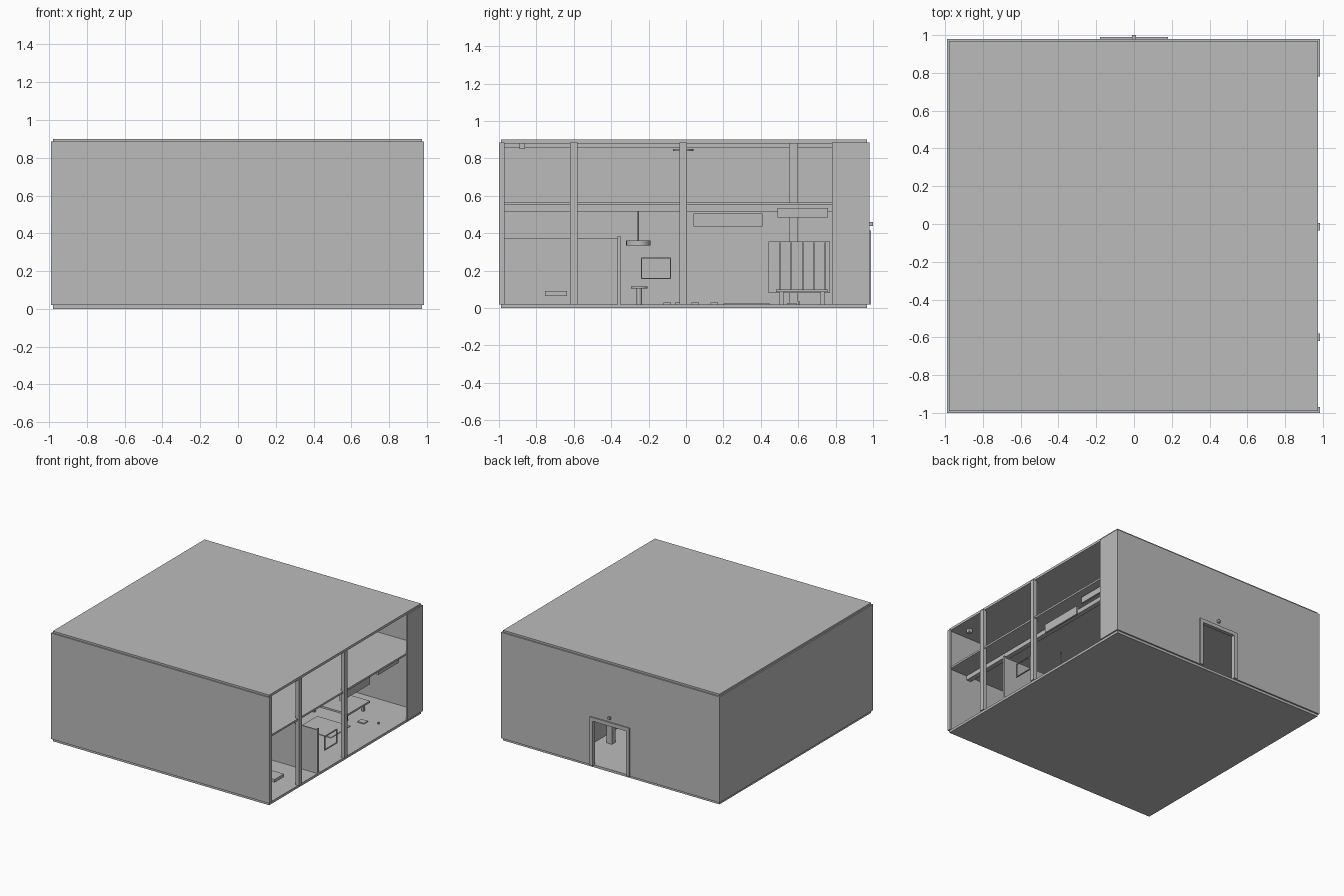
import bpy

cube = bpy.data.objects.get("Cube")
if cube:
    bpy.data.objects.remove(cube, do_unlink=True)

grey = bpy.data.materials.new("plain grey")
grey.use_nodes = True
grey.diffuse_color = (0.5, 0.5, 0.5, 1)
grey.node_tree.nodes["Principled BSDF"].inputs["Base Color"].default_value = (0.5, 0.5, 0.5, 1)


def finish(name):
    ob = bpy.context.object
    ob.name = name
    ob.data.materials.append(grey)
    return ob


def box(name, x, y, z):
    """Box from (low, high) ranges on each axis."""
    bpy.ops.mesh.primitive_cube_add(size=1, location=[sum(r) / 2 for r in (x, y, z)])
    ob = finish(name)
    for v in ob.data.vertices:
        v.co = [c * (r[1] - r[0]) for c, r in zip(v.co, (x, y, z))]
    return ob


def cylinder(name, centre, radius, z, sides=24):
    bpy.ops.mesh.primitive_cylinder_add(
        vertices=sides, radius=radius, depth=z[1] - z[0],
        location=(centre[0], centre[1], sum(z) / 2))
    ob = finish(name)
    bpy.ops.object.shade_smooth_by_angle()
    return ob


# Shell: inset floor and roof slabs, outer walls
LEFT, RIGHT, FRONT, BACK = -0.99, 0.985, -1.0, 0.98
T = 0.015
WALL = (0.02, 0.885)
DOOR, DOOR_TOP = 0.15, 0.385
inset_x, inset_y = (LEFT + 0.01, RIGHT - 0.01), (FRONT + 0.01, BACK - 0.012)
box("floor_slab", inset_x, inset_y, (0, 0.02))
box("roof_slab", inset_x, inset_y, (0.88, 0.9))
box("front_wall", (LEFT, RIGHT), (FRONT, FRONT + T), WALL)
box("closed_side_wall", (LEFT, LEFT + T), (FRONT, BACK), WALL)
box("back_wall_a", (LEFT, -DOOR), (BACK - T, BACK), WALL)
box("back_wall_b", (DOOR, RIGHT), (BACK - T, BACK), WALL)
box("back_wall_over_door", (-DOOR, DOOR), (BACK - T, BACK), (DOOR_TOP, WALL[1]))
box("open_side_corner_wall", (RIGHT - T, RIGHT), (0.78, BACK), WALL)
box("open_side_front_return", (RIGHT - T, RIGHT), (FRONT, FRONT + 0.03), WALL)

# Doorway trim and lamp
for side in (-1, 1):
    edges = sorted((side * DOOR, side * 0.18))
    box("door_jamb", edges, (BACK - 0.02, BACK + 0.01), (0.02, 0.415))
box("door_head", (-0.18, 0.18), (BACK - 0.02, BACK + 0.01), (DOOR_TOP, 0.415))
box("door_lamp", (-0.01, 0.01), (BACK, 1.0), (0.44, 0.46))

# Open side posts, upper floor and beams
for y in (-0.6, -0.015):
    box("open_side_post", (0.955, RIGHT), (y - 0.02, y + 0.02), WALL)
box("upper_floor", inset_x, inset_y, (0.55, 0.565))
box("floor_beam", (0.77, 0.81), inset_y, (0.515, 0.55))
box("ceiling_beam", (LEFT + T, LEFT + 0.05), inset_y, (0.855, 0.88))
box("inner_column", (0.25, 0.3), (0.55, 0.6), WALL)

# Small front room
box("room_partition", (0, 0.97), (-0.365, -0.355), (0.02, 0.375))
box("room_back_partition", (0, 0.01), (FRONT + T, -0.355), (0.02, 0.375))
box("partition_edge", (0.965, 0.975), (-0.365, -0.35), (0.02, 0.385))
box("room_shelf", (0.76, 0.86), (-0.755, -0.635), (0.065, 0.09))

# Hollow frame by the opening
for y in (-0.24, -0.086):
    box("frame_upright", (0.945, 0.955), (y, y + 0.006), (0.155, 0.27))
for z in (0.155, 0.264):
    box("frame_rail", (0.945, 0.955), (-0.24, -0.08), (z, z + 0.006))

# Stool table and hanging lamp
cylinder("table_leg", (0.5, -0.25), 0.015, (0.02, 0.105), 12)
cylinder("table_top", (0.5, -0.25), 0.045, (0.105, 0.115))
cylinder("lamp_rod", (0.5, -0.255), 0.004, (0.36, 0.55), 8)
cylinder("lamp_shade", (0.5, -0.255), 0.065, (0.335, 0.36))

# Hanging boards
box("long_board", (0.89, 0.905), (0.04, 0.41), (0.435, 0.505))
box("short_board", (0.91, 0.925), (0.49, 0.76), (0.485, 0.535))

# Bench with a slatted back
box("bench_top", (0.3, 0.66), (0.48, 0.76), (0.085, 0.1))
for x in (0.33, 0.62):
    for y in (0.51, 0.73):
        box("bench_leg", (x - 0.01, x + 0.01), (y - 0.01, y + 0.01), (0.02, 0.085))
box("bench_back", (0.3, 0.31), (0.44, 0.77), (0.08, 0.355))
for i in range(5):
    y = 0.5 + i * 0.06
    box("back_slat", (0.31, 0.32), (y, y + 0.008), (0.1, 0.35))

# Ceiling fittings and loose floor pieces
box("ceiling_box", (0.86, 0.89), (-0.89, -0.86), (0.85, 0.88))
cylinder("ceiling_disc", (0.6, -0.015), 0.055, (0.84, 0.85))
cylinder("ceiling_rod", (0.6, -0.015), 0.006, (0.85, 0.88), 8)
box("floor_plate", (0.7, 0.76), (0.54, 0.59), (0.02, 0.028))
box("floor_block", (0.84, 0.85), (0.6, 0.61), (0.02, 0.035))
box("floor_mat", (0.4, 0.7), (0.2, 0.45), (0.02, 0.025))
for y in (-0.1, -0.04, 0.05, 0.15):
    box("floor_scrap", (0.55, 0.59), (y - 0.02, y + 0.02), (0.02, 0.03))
